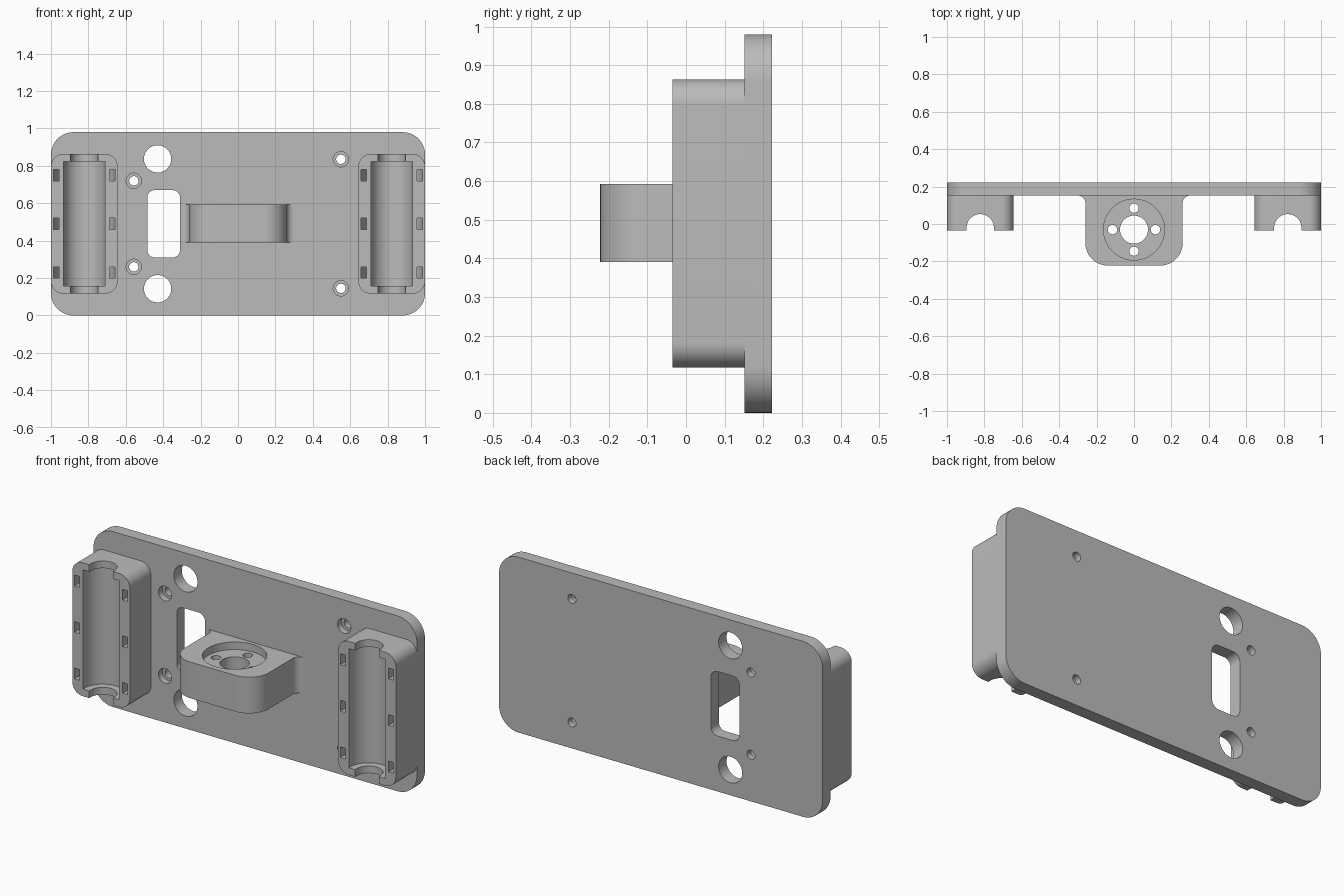
import bpy, bmesh
from math import sin, cos, pi

cube = bpy.data.objects.get("Cube")
if cube:
    bpy.data.objects.remove(cube, do_unlink=True)

GREY = (0.5, 0.5, 0.5, 1)
grey = bpy.data.materials.new("plain_grey")
grey.use_nodes = True
grey.diffuse_color = GREY
grey.node_tree.nodes["Principled BSDF"].inputs["Base Color"].default_value = GREY


def arc(cx, cy, r, start, end, steps=12):
    """Points on an arc, angles in units of pi."""
    angles = [pi * (start + (end - start) * i / steps) for i in range(steps + 1)]
    return [(cx + r * cos(a), cy + r * sin(a)) for a in angles]


def circle(cx, cy, r):
    return arc(cx, cy, r, 0, 2, 48)[:-1]


def rounded_rect(u0, u1, v0, v1, r):
    return (arc(u1 - r, v1 - r, r, 0, 0.5) + arc(u0 + r, v1 - r, r, 0.5, 1)
            + arc(u0 + r, v0 + r, r, 1, 1.5) + arc(u1 - r, v0 + r, r, 1.5, 2))


def prism(name, outline, axis, lo, hi):
    """Extrude an outline along y (outline in xz) or z (outline in xy)."""
    place = (lambda u, v, t: (u, t, v)) if axis == "y" else (lambda u, v, t: (u, v, t))
    bm = bmesh.new()
    rings = [[bm.verts.new(place(u, v, t)) for u, v in outline] for t in (lo, hi)]
    for ring in rings:
        bm.faces.new(ring)
    n = len(outline)
    for i in range(n):
        j = (i + 1) % n
        bm.faces.new((rings[0][i], rings[0][j], rings[1][j], rings[1][i]))
    bmesh.ops.recalc_face_normals(bm, faces=bm.faces)
    mesh = bpy.data.meshes.new(name)
    bm.to_mesh(mesh)
    bm.free()
    mesh.materials.append(grey)
    obj = bpy.data.objects.new(name, mesh)
    bpy.context.collection.objects.link(obj)
    return obj


def carve(obj, cutters):
    """Subtract the cutters, then remove them and shade the part."""
    bpy.ops.object.select_all(action="DESELECT")
    obj.select_set(True)
    bpy.context.view_layer.objects.active = obj
    for cutter in cutters:
        cutter.hide_render = True
        mod = obj.modifiers.new("cut", "BOOLEAN")
        mod.operation = "DIFFERENCE"
        mod.solver = "EXACT"
        mod.object = cutter
        bpy.ops.object.modifier_apply(modifier=mod.name)
        bpy.data.objects.remove(cutter, do_unlink=True)
    bpy.ops.object.shade_smooth_by_angle(angle=pi / 6)


FRONT, BACK = 0.152, 0.222   # faces of the plate
MID = 0.49                   # middle height

# Base plate with window, round openings and counterbored screw holes
plate = prism("base_plate", rounded_rect(-1, 1, 0, 2 * MID, 0.12), "y", FRONT, BACK)
cuts = [prism("window_cutter", rounded_rect(-0.485, -0.31, 0.31, 0.67, 0.04), "y", 0.1, 0.3)]
for side in (-1, 1):
    cuts.append(prism("opening_cutter", circle(-0.43, MID + side * 0.347, 0.073), "y", 0.1, 0.3))
    for x, offset in ((-0.557, 0.23), (0.55, 0.345)):
        z = MID + side * offset
        cuts.append(prism("screw_cutter", circle(x, z, 0.025), "y", 0.1, 0.3))
        cuts.append(prism("counterbore_cutter", circle(x, z, 0.041), "y", 0.1, FRONT + 0.035))
carve(plate, cuts)

# Bearing holders, one at each end
AXIS_Y = -0.02
BLOCK_FRONT = -0.035


def trough(cx, r):
    """Half-round outline, open towards the front."""
    return [(cx + r, -0.1)] + arc(cx, AXIS_Y, r, 0, 1, 32) + [(cx - r, -0.1)]


for name, cx in (("right_bearing_holder", -0.822), ("left_bearing_holder", 0.822)):
    holder = prism(name, rounded_rect(cx - 0.178, cx + 0.178, 0.117, 0.863, 0.065),
                   "y", BLOCK_FRONT, FRONT)
    cuts = [prism("shaft_cutter", trough(cx, 0.073), "z", 0, 1),
            prism("bearing_cutter", trough(cx, 0.112), "z", 0.157, 0.823)]
    # Curved strap channels behind the bearing
    band = trough(cx, 0.165) + trough(cx, 0.134)[::-1]
    for z in (MID - 0.26, MID, MID + 0.26):
        cuts.append(prism("strap_cutter", band, "z", z - 0.03, z + 0.03))
    carve(holder, cuts)

# Nut bracket with filleted root, round pocket, bore and four screw holes
W, TIP, R, F = 0.26, -0.222, 0.12, 0.04
outline = (arc(-W - F, FRONT - F, F, 0.5, 0) + arc(-W + R, TIP + R, R, 1, 1.5)
           + arc(W - R, TIP + R, R, 1.5, 2) + arc(W + F, FRONT - F, F, 1, 0.5))
bracket = prism("nut_bracket", outline, "z", 0.39, 0.592)
NUT_Y = -0.03
cuts = [prism("pocket_cutter", circle(0, NUT_Y, 0.163), "z", 0.55, 0.7),
        prism("bore_cutter", circle(0, NUT_Y, 0.075), "z", 0.3, 0.7)]
for x, y in circle(0, NUT_Y, 0.115)[::12]:
    cuts.append(prism("nut_screw_cutter", circle(x, y, 0.025), "z", 0.3, 0.7))
carve(bracket, cuts)
